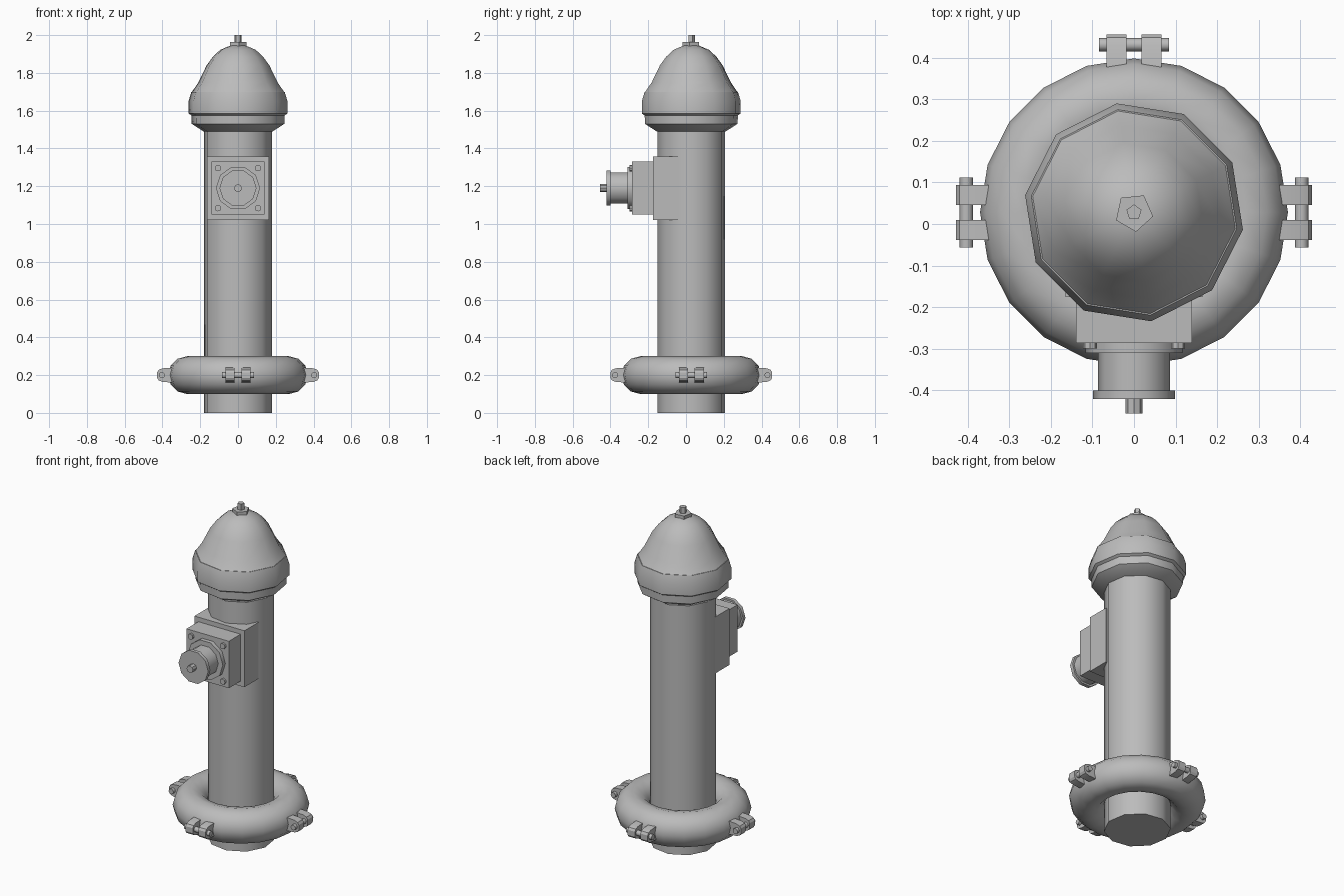
import bpy, bmesh, math
from mathutils import Matrix, Vector

cube = bpy.data.objects.get("Cube")
if cube:
    bpy.data.objects.remove(cube, do_unlink=True)

CY = 0.028      # y of the upright axis
OUT_Z = 1.19    # height of the outlet axis

iron = bpy.data.materials.new("grey iron")
iron.use_nodes = True
GREY = (0.5, 0.5, 0.5, 1)
iron.diffuse_color = GREY
iron.node_tree.nodes["Principled BSDF"].inputs["Base Color"].default_value = GREY


def finish(name, bm, matrix=Matrix(), smooth=None):
    """Turn a bmesh into a named object, smooth below the given angle."""
    bmesh.ops.recalc_face_normals(bm, faces=bm.faces[:])
    bm.transform(matrix)
    mesh = bpy.data.meshes.new(name)
    bm.to_mesh(mesh)
    bm.free()
    mesh.materials.append(iron)
    obj = bpy.data.objects.new(name, mesh)
    bpy.context.collection.objects.link(obj)
    if smooth:
        bpy.ops.object.select_all(action='DESELECT')
        obj.select_set(True)
        bpy.context.view_layer.objects.active = obj
        bpy.ops.object.shade_smooth_by_angle(angle=math.radians(smooth))
    return obj


def lathe(name, profile, sides, turn=0, matrix=Matrix(), smooth=40, closed=False):
    """Revolve (radius, height) points; open profiles get end caps."""
    bm = bmesh.new()
    rings = []
    for r, h in profile:
        angles = [math.radians(turn) + math.tau * k / sides for k in range(sides)]
        rings.append([bm.verts.new((r * math.cos(a), r * math.sin(a), h)) for a in angles])
    pairs = list(zip(rings, rings[1:]))
    if closed:
        pairs.append((rings[-1], rings[0]))
    for low, high in pairs:
        for k in range(sides):
            n = (k + 1) % sides
            bm.faces.new((low[k], low[n], high[n], high[k]))
    if not closed:
        bm.faces.new(rings[0])
        bm.faces.new(rings[-1])
    return finish(name, bm, matrix, smooth)


def box(name, low, high):
    bm = bmesh.new()
    bmesh.ops.create_cube(bm, size=1)
    low, high = Vector(low), Vector(high)
    place = Matrix.Translation((low + high) / 2) @ Matrix.Diagonal((*(high - low), 1))
    return finish(name, bm, place)


def rod(name, radius, start, end, sides, matrix, turn=0):
    return lathe(name, [(radius, start), (radius, end)], sides, turn, matrix)


axis = Matrix.Translation((0, CY, 0))

# Upright barrel
lathe("barrel", [(0.181, 0), (0.181, 1.52)], 10, -9, axis)

# Bonnet: flared collar, band and dome
lathe("bonnet_collar", [(0.185, 1.49), (0.248, 1.53), (0.25, 1.575), (0.265, 1.585),
                        (0.265, 1.65), (0.25, 1.70)], 10, -9, axis)
lathe("bonnet_dome", [(0.25, 1.695), (0.212, 1.75), (0.168, 1.84), (0.135, 1.885),
                      (0.095, 1.922), (0.04, 1.945)], 10, -9, axis, smooth=45)
rod("top_nut", 0.047, 1.935, 1.963, 5, axis, -12)
rod("top_stem", 0.019, 1.95, 2.0, 5, axis, 90)

# Ring around the foot
tube = [(0.27 + 0.1 * math.cos(math.tau * k / 12), 0.2 + 0.1 * math.sin(math.tau * k / 12))
        for k in range(12)]
lathe("foot_ring", tube, 20, 0, axis, smooth=60, closed=True)

# Outlet blocks on the front
box("outlet_base", (-0.165, -0.175, 1.02), (0.165, -0.04, 1.357))
box("outlet_flange", (-0.14, -0.286, 1.05), (0.14, -0.17, 1.33))

# Outlet nozzle, turned so its height runs towards the front
nozzle = Matrix.Translation((0, 0, OUT_Z)) @ Matrix.Rotation(math.radians(90), 4, 'X')
rod("nozzle_washer", 0.117, 0.28, 0.31, 10, nozzle)
rod("nozzle_neck", 0.087, 0.30, 0.405, 10, nozzle)
rod("nozzle_cap", 0.098, 0.40, 0.421, 10, nozzle)
rod("nozzle_stem", 0.021, 0.415, 0.455, 8, nozzle)
for sx in (-1, 1):
    for sz in (-1, 1):
        spot = Matrix.Translation((sx * 0.106, sz * 0.106, 0))
        rod("flange_bolt", 0.017, 0.28, 0.299, 8, nozzle @ spot)


def lug(name, matrix, offset):
    """Rounded plate pointing along +x."""
    bm = bmesh.new()
    outline = [(0.34, 0.16), (0.40, 0.164), (0.42, 0.172), (0.428, 0.185),
               (0.428, 0.215), (0.42, 0.228), (0.40, 0.236), (0.34, 0.24)]
    face = bm.faces.new([bm.verts.new((x, offset - 0.024, z)) for x, z in outline])
    side = bmesh.ops.extrude_face_region(bm, geom=[face])["geom"]
    verts = [v for v in side if isinstance(v, bmesh.types.BMVert)]
    bmesh.ops.translate(bm, verts=verts, vec=(0, 0.048, 0))
    finish(name, bm, matrix, 30)


# Four pairs of lugs with a cross pin
for quarter, place in enumerate(("left", "back", "right", "front")):
    turn = axis @ Matrix.Rotation(math.radians(90 * quarter), 4, 'Z')
    for offset in (-0.042, 0.042):
        lug(place + "_lug", turn, offset)
    pin = turn @ Matrix.Translation((0.403, 0, 0.2)) @ Matrix.Rotation(math.radians(90), 4, 'X')
    rod(place + "_lug_pin", 0.016, -0.084, 0.084, 10, pin)
